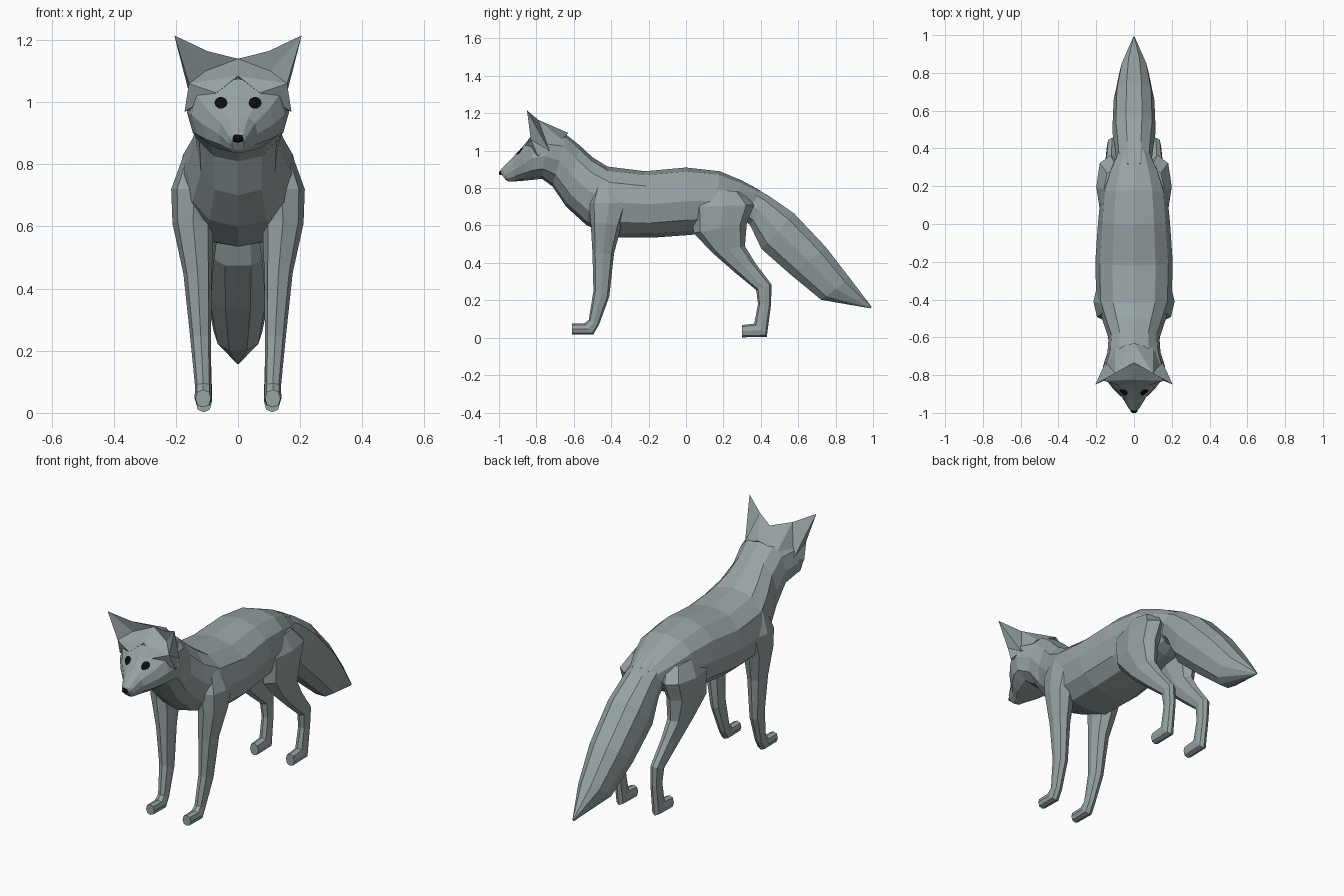
import bpy, bmesh, math
from mathutils import Vector
from mathutils.bvhtree import BVHTree

if "Cube" in bpy.data.objects:
    bpy.data.objects.remove(bpy.data.objects["Cube"])


def material(name, rgb):
    m = bpy.data.materials.new(name)
    m.diffuse_color = (*rgb, 1)
    m.use_nodes = True
    m.node_tree.nodes["Principled BSDF"].inputs["Base Color"].default_value = m.diffuse_color
    return m


GREY = material("slate grey fur", (0.31, 0.365, 0.37))
BLACK = material("black", (0.004, 0.004, 0.004))


def make(name, verts, faces, mat, mirror=False, recalc=True):
    me = bpy.data.meshes.new(name)
    me.from_pydata([tuple(v) for v in verts], [], faces)
    if recalc:
        bm = bmesh.new()
        bm.from_mesh(me)
        bmesh.ops.recalc_face_normals(bm, faces=bm.faces)
        bm.to_mesh(me)
        bm.free()
    me.materials.append(mat)
    ob = bpy.data.objects.new(name, me)
    bpy.context.collection.objects.link(ob)
    if mirror:
        ob.modifiers.new("mirror", 'MIRROR').use_mirror_merge = False
    return ob


def loft(name, rings, n, mat, mirror=False, power=0.85):
    """Each ring: side-view points (y1, z1) and (y2, z2), centre x, half width."""
    verts, faces = [], []
    for y1, z1, y2, z2, xc, hw in rings:
        for i in range(n):
            a = 2 * math.pi * i / n
            c, s = math.cos(a), math.sin(a)
            c = math.copysign(abs(c) ** power, c)
            s = math.copysign(abs(s) ** power, s)
            verts.append((xc + hw * c, (y1 + y2) / 2 + s * (y1 - y2) / 2,
                          (z1 + z2) / 2 + s * (z1 - z2) / 2))
    for r in range(len(rings) - 1):
        for i in range(n):
            j = (i + 1) % n
            faces.append((r * n + i, r * n + j, (r + 1) * n + j, (r + 1) * n + i))
    faces += [tuple(range(n)), tuple(range(len(verts) - n, len(verts)))]
    return make(name, verts, faces, mat, mirror)


# Torso with neck and head: back point, belly point, half width
torso = [
    (.40, .785, .32, .64, .09), (.30, .84, .25, .60, .135),
    (.18, .89, .14, .575, .175), (.0, .91, .03, .55, .19),
    (-.22, .89, -.18, .535, .205), (-.42, .915, -.36, .535, .2),
    (-.50, .965, -.53, .60, .165), (-.57, 1.03, -.64, .70, .135),
    (-.64, 1.085, -.715, .81, .14), (-.74, 1.09, -.77, .85, .165),
    (-.83, 1.075, -.81, .845, .15), (-.875, 1.02, -.86, .84, .115),
    (-.93, .96, -.91, .836, .062), (-.985, .905, -.95, .835, .032),
    (-.995, .885, -.965, .845, .02)]
body = loft("body_and_head", [(*r[:4], 0, r[4]) for r in torso], 12, GREY)

# Bushy tail
tail = [
    (.32, .83, .29, .64, .09), (.44, .765, .34, .60, .1),
    (.58, .67, .40, .47, .115), (.75, .49, .56, .33, .108),
    (.88, .32, .72, .20, .078), (.993, .165, .985, .157, .004)]
loft("tail", [(*r[:4], 0, r[4]) for r in tail], 10, GREY)

# Legs: front point, rear point, centre x, half width
loft("front_legs", [
    (-.48, .83, -.36, .83, .12, .055), (-.52, .72, -.30, .72, .14, .075),
    (-.51, .62, -.345, .60, .145, .066), (-.50, .45, -.385, .45, .13, .046),
    (-.495, .25, -.41, .22, .12, .033), (-.52, .095, -.465, .07, .112, .026),
    (-.545, .075, -.495, .018, .112, .028), (-.61, .075, -.61, .018, .112, .025)],
    8, GREY, True)
loft("hind_legs", [
    (.06, .80, .30, .78, .09, .07), (.03, .70, .365, .71, .125, .075),
    (.04, .56, .325, .61, .13, .066), (.14, .455, .315, .49, .125, .046),
    (.26, .35, .37, .40, .12, .034), (.375, .255, .457, .285, .115, .028),
    (.385, .18, .455, .18, .112, .025), (.365, .075, .432, .005, .11, .027),
    (.30, .068, .30, .002, .11, .026)], 8, GREY, True)

# Ears with hollow fronts, running into the brow, cheeks and nape
P = {
    "tip": (.205, -.85, 1.215), "rim": (.10, -.79, 1.165), "crown": (0, -.735, 1.14),
    "deep": (.105, -.775, 1.10), "brow": (0, -.825, 1.085), "outer": (.158, -.83, 1.06),
    "eye": (.07, -.858, 1.03), "cheek": (.172, -.79, .97), "side": (.15, -.73, 1.0),
    "nape": (0, -.63, 1.095), "back": (.1, -.66, 1.055), "core": (.04, -.75, 1.0)}
F = ["tip rim deep", "tip deep outer", "rim crown deep", "crown brow deep",
     "brow outer deep", "brow eye outer", "eye cheek outer", "outer cheek side",
     "outer side tip", "tip side rim", "rim side back", "rim back nape", "rim nape crown",
     "core crown nape", "core nape back", "core back side", "core side cheek",
     "core cheek eye", "core eye brow", "core brow crown"]
keys = list(P)
ears = make("ears", list(P.values()),
            [tuple(keys.index(k) for k in f.split()) for f in F], GREY, True)

# Eyes: thin discs laid on the face
trees = []
for ob in (body, ears):
    trees.append(BVHTree.FromPolygons([v.co for v in ob.data.vertices],
                                      [tuple(p.vertices) for p in ob.data.polygons]))


def on_face(x, z):
    ys = [t.ray_cast(Vector((x, -2, z)), Vector((0, 1, 0)))[0] for t in trees]
    return (x, min(h.y for h in ys if h) - .006, z)


n = 10
ring = [on_face(.055 + .021 * math.cos(2 * math.pi * i / n),
                .998 + .019 * math.sin(2 * math.pi * i / n)) for i in range(n)]
make("eyes", ring + [on_face(.055, .998)],
     [(i, (i + 1) % n, n) for i in range(n)], BLACK, True, recalc=False)

# Nose tip
loft("nose", [(-.978, .907, -.976, .872, 0, .019), (-.996, .89, -.992, .87, 0, .017),
              (-1.0, .884, -1.0, .874, 0, .01)], 8, BLACK)
